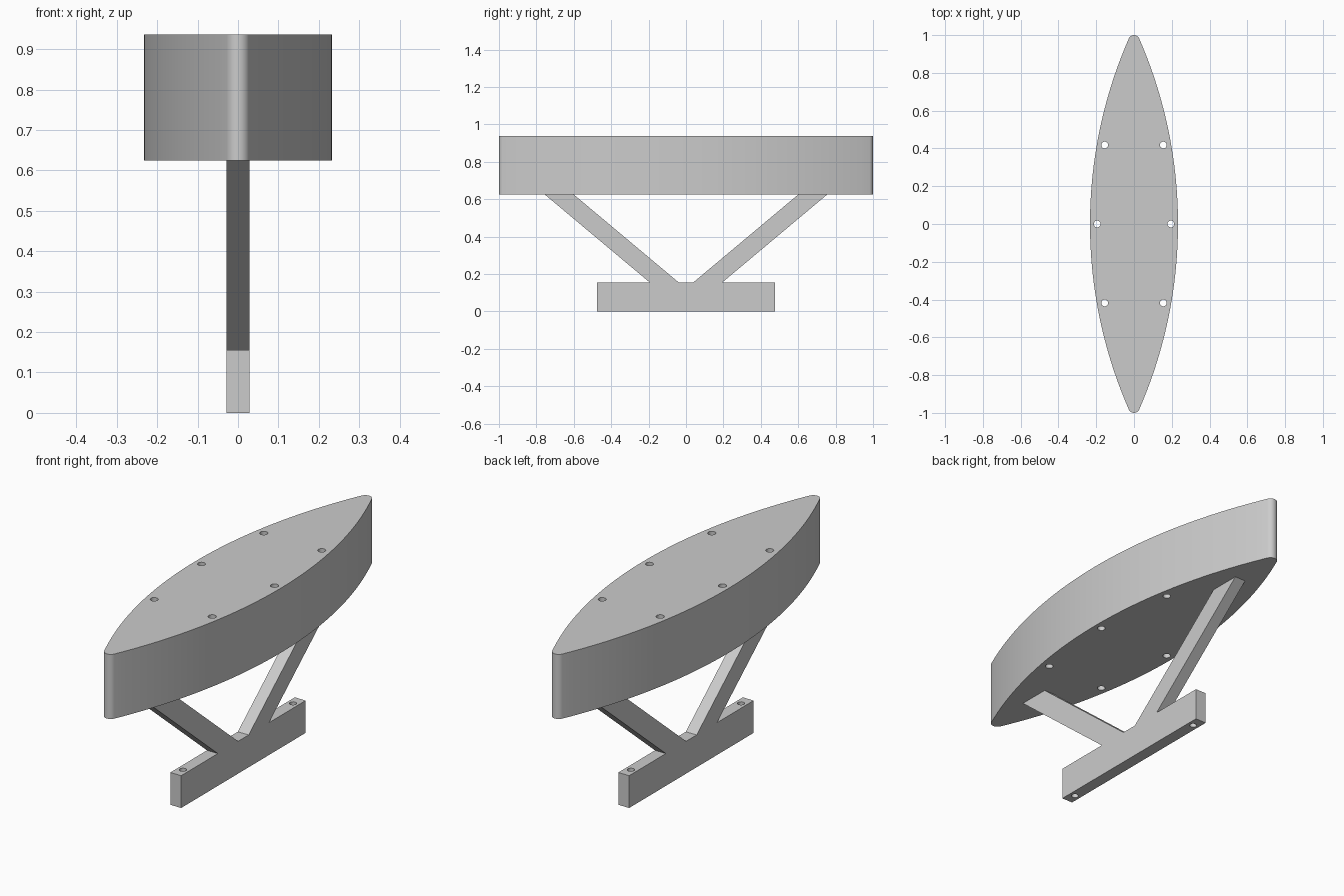
import bpy, bmesh
from math import sin, cos, asin, pi
from mathutils import Vector

cube = bpy.data.objects.get("Cube")
if cube:
    bpy.data.objects.remove(cube, do_unlink=True)

GREY = (0.6, 0.6, 0.6, 1.0)
mat = bpy.data.materials.new("plain grey")
mat.use_nodes = True
mat.diffuse_color = GREY
mat.node_tree.nodes["Principled BSDF"].inputs["Base Color"].default_value = GREY


def prism(name, outline, depth):
    """Extrude a closed planar outline along the depth vector."""
    bm = bmesh.new()
    face = bm.faces.new([bm.verts.new(p) for p in outline])
    new = bmesh.ops.extrude_face_region(bm, geom=[face], use_keep_orig=True)["geom"]
    verts = [v for v in new if isinstance(v, bmesh.types.BMVert)]
    bmesh.ops.translate(bm, verts=verts, vec=Vector(depth))
    bmesh.ops.recalc_face_normals(bm, faces=bm.faces)
    mesh = bpy.data.meshes.new(name)
    bm.to_mesh(mesh)
    bm.free()
    obj = bpy.data.objects.new(name, mesh)
    bpy.context.collection.objects.link(obj)
    mesh.materials.append(mat)
    return obj


def drill(obj, centres, radius, z0, z1):
    """Cut vertical round holes, then smooth the curved walls."""
    bm = bmesh.new()
    for x, y in centres:
        ring = bmesh.ops.create_cone(bm, cap_ends=True, segments=24, radius1=radius,
                                     radius2=radius, depth=z1 - z0 + 0.1)["verts"]
        bmesh.ops.translate(bm, verts=ring, vec=(x, y, (z0 + z1) / 2))
    mesh = bpy.data.meshes.new("hole_cutter")
    bm.to_mesh(mesh)
    bm.free()
    mesh.materials.append(mat)
    cutter = bpy.data.objects.new("hole_cutter", mesh)
    bpy.context.collection.objects.link(cutter)
    cutter.hide_render = True
    mod = obj.modifiers.new("holes", 'BOOLEAN')
    mod.operation, mod.solver, mod.object = 'DIFFERENCE', 'EXACT', cutter
    bpy.ops.object.select_all(action='DESELECT')
    bpy.context.view_layer.objects.active = obj
    obj.select_set(True)
    bpy.ops.object.modifier_apply(modifier=mod.name)
    bpy.data.objects.remove(cutter, do_unlink=True)
    bpy.ops.object.shade_smooth_by_angle(angle=pi / 6)


# Deck: two long arcs joined by small rounded tips
DECK_Z, TOP_Z, HALF_W, TIP_R = 0.625, 0.937, 0.233, 0.03
tip_y = 1 - TIP_R
BIG_R = (tip_y ** 2 + HALF_W ** 2 - TIP_R ** 2) / (2 * (HALF_W - TIP_R))
sweep = asin(tip_y / (BIG_R - TIP_R))
quarter = [(HALF_W - BIG_R + BIG_R * cos(a), BIG_R * sin(a))
           for a in (sweep * i / 20 for i in range(21))]
quarter += [(TIP_R * cos(a), tip_y + TIP_R * sin(a))
            for a in (sweep + (pi / 2 - sweep) * i / 8 for i in range(1, 9))]
half = quarter + [(-x, y) for x, y in quarter[-2::-1]]
outline = half + [(x, -y) for x, y in half[-2:0:-1]]
deck = prism("deck", [(x, y, DECK_Z) for x, y in outline], (0, 0, TOP_Z - DECK_Z))
deck_holes = [(s * x, y) for s in (-1, 1) for x, y in ((0.155, -0.418), (0.195, 0), (0.155, 0.418))]
drill(deck, deck_holes, 0.018, DECK_Z, TOP_Z)

# Stand: foot bar with two slanted struts in one profile
FOOT_W, FOOT_Z = 0.029, 0.156
side = [(0.475, 0), (0.475, FOOT_Z), (0.195, FOOT_Z), (0.755, DECK_Z),
        (0.6, DECK_Z), (0.04, FOOT_Z)]
profile = side + [(-y, z) for y, z in reversed(side)]
stand = prism("stand", [(-FOOT_W, y, z) for y, z in profile], (2 * FOOT_W, 0, 0))
drill(stand, [(0, -0.42), (0, 0.42)], 0.016, 0, FOOT_Z)
